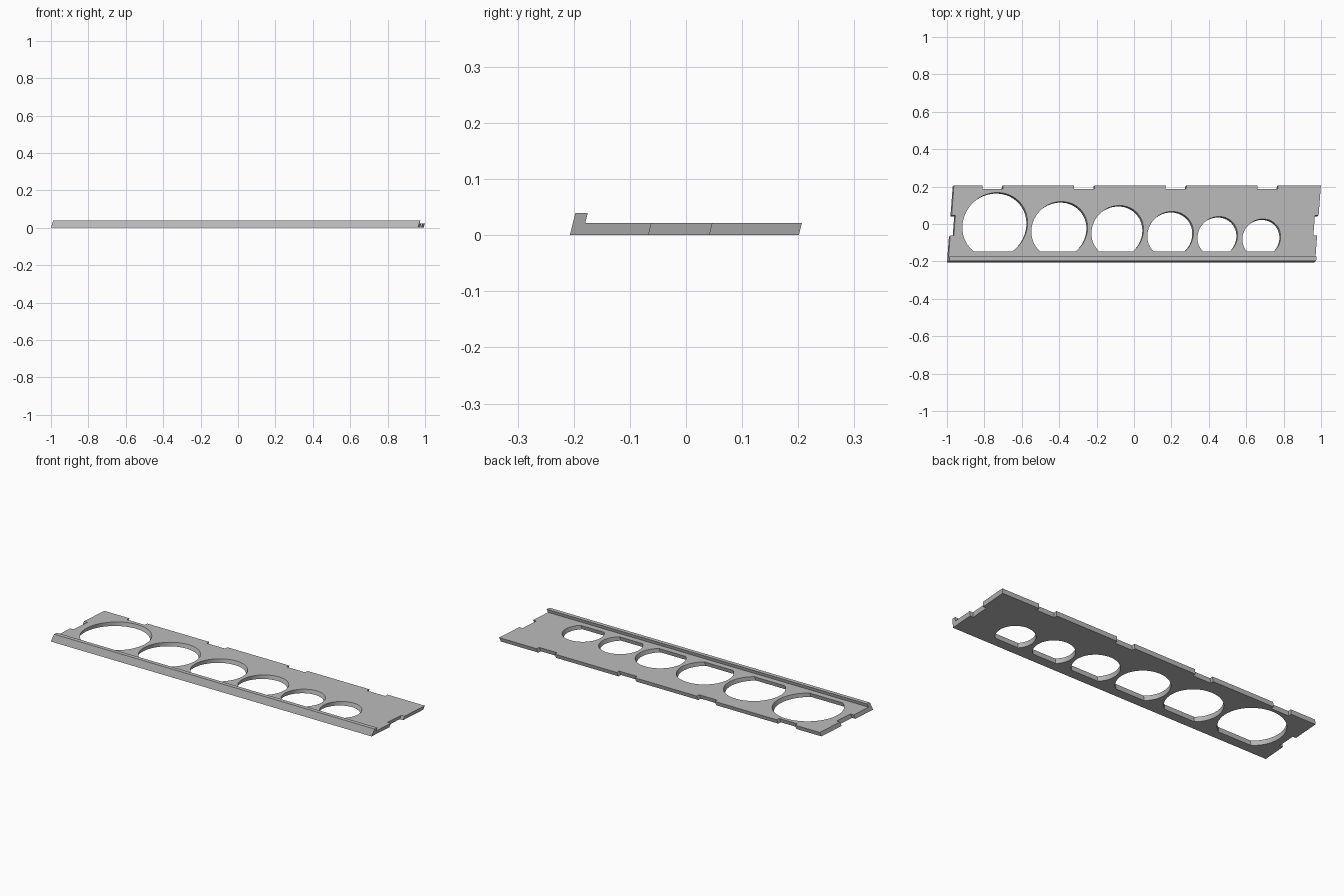
import bpy, bmesh, math

if "Cube" in bpy.data.objects:
    bpy.data.objects.remove(bpy.data.objects["Cube"])

HALF_X, FRONT, BACK = 0.981, -0.207, 0.201
LIP_Y, THICK, LIP_Z = -0.185, 0.022, 0.04

grey = bpy.data.materials.new("plain grey")
grey.diffuse_color = (0.5, 0.5, 0.5, 1)
grey.use_nodes = True
grey.node_tree.nodes["Principled BSDF"].inputs["Base Color"].default_value = grey.diffuse_color


def slab(name, loops, height):
    """Extrude a filled outline with holes upward, then lean it back and to the right."""
    curve = bpy.data.curves.new(name + "_outline", 'CURVE')
    curve.dimensions, curve.fill_mode, curve.extrude = '2D', 'BOTH', height / 2
    for pts in loops:
        s = curve.splines.new('POLY')
        s.points.add(len(pts) - 1)
        for p, (x, y) in zip(s.points, pts):
            p.co = (x, y, 0, 1)
        s.use_cyclic_u = True
    helper = bpy.data.objects.new(name + "_helper", curve)
    bpy.context.collection.objects.link(helper)
    bpy.context.view_layer.update()
    deps = bpy.context.evaluated_depsgraph_get()
    mesh = bpy.data.meshes.new_from_object(helper.evaluated_get(deps))
    bpy.data.objects.remove(helper)

    bm = bmesh.new()
    bm.from_mesh(mesh)
    bmesh.ops.remove_doubles(bm, verts=bm.verts, dist=1e-5)
    for v in bm.verts:
        x, y, z = v.co
        z += height / 2
        v.co = (x + 0.075 * y + 0.3 * z - 0.0035, y + 0.25 * z, z)
    bmesh.ops.recalc_face_normals(bm, faces=bm.faces)
    bm.to_mesh(mesh)
    bm.free()
    mesh.materials.clear()
    mesh.materials.append(grey)
    obj = bpy.data.objects.new(name, mesh)
    bpy.context.collection.objects.link(obj)
    bpy.ops.object.select_all(action='DESELECT')
    obj.select_set(True)
    bpy.context.view_layer.objects.active = obj
    bpy.ops.object.shade_smooth_by_angle(angle=math.radians(30))
    return obj


def flat_bottom_circle(cx, cy, r, floor=-0.153, steps=64):
    """Circle cut off by a straight chord at the front."""
    a = math.asin((floor - cy) / r)
    sweep = math.pi - 2 * a
    return [(cx + r * math.cos(a + sweep * i / steps),
             cy + r * math.sin(a + sweep * i / steps)) for i in range(steps + 1)]


# Plate outline, with one notch at each end and four along the back
D, N0, N1 = 0.02, -0.067, 0.041
outline = [(-HALF_X, LIP_Y), (HALF_X, LIP_Y), (HALF_X, N0), (HALF_X - D, N0),
           (HALF_X - D, N1), (HALF_X, N1), (HALF_X, BACK)]
for i in reversed(range(4)):
    c = -0.773 + 0.49 * i
    outline += [(c + 0.055, BACK), (c + 0.055, BACK - D),
                (c - 0.055, BACK - D), (c - 0.055, BACK)]
outline += [(-HALF_X, BACK), (-HALF_X, N1), (-HALF_X + D, N1),
            (-HALF_X + D, N0), (-HALF_X, N0)]

# Six holes of shrinking size: centre x, centre y, radius
holes = [(-0.743, -0.006, 0.174), (-0.398, -0.030, 0.150), (-0.088, -0.040, 0.139),
         (0.195, -0.056, 0.123), (0.447, -0.067, 0.107), (0.682, -0.075, 0.102)]
cuts = [flat_bottom_circle(x - 0.075 * y - 0.003, y - 0.0055, r) for x, y, r in holes]
slab("plate", [outline] + cuts, THICK)

# Raised lip along the front edge
slab("front_lip", [[(-HALF_X, FRONT), (HALF_X, FRONT),
                    (HALF_X, LIP_Y), (-HALF_X, LIP_Y)]], LIP_Z)
